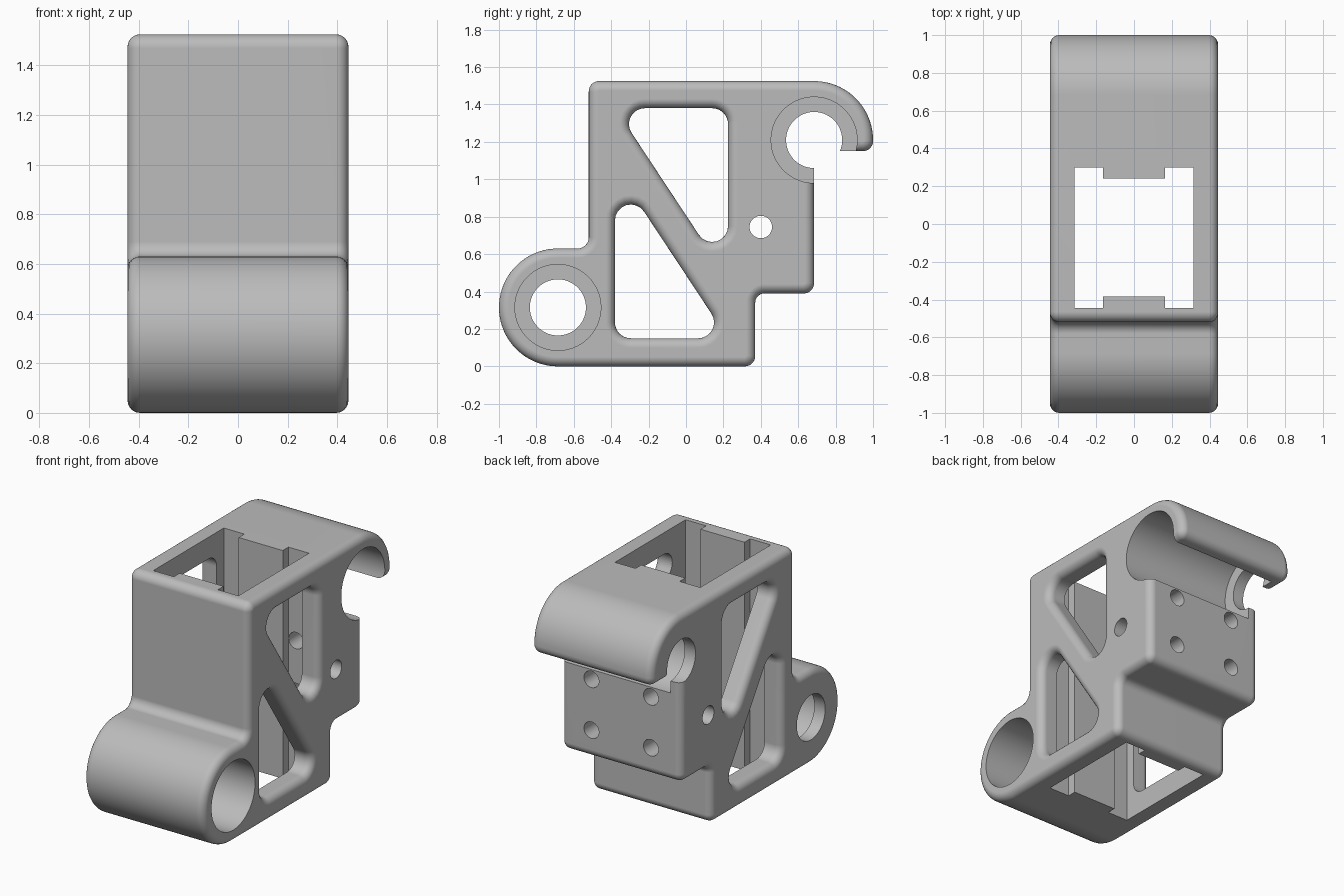
import bpy, bmesh, math
from mathutils import Vector, Matrix

cube = bpy.data.objects.get("Cube")
if cube:
    bpy.data.objects.remove(cube, do_unlink=True)

HALF = 0.445      # half width of the bracket
FILLET = 0.05     # rounding of the outer side edges
STEPS = 6
TOP = 1.525
BORES = [(-0.685, 0.315), (0.685, 1.21)]


def rounded(corners):
    """Counter-clockwise (y, z, radius) corners to a smooth outline."""
    out = []
    for i, (y, z, r) in enumerate(corners):
        p = Vector((y, z))
        u = (Vector(corners[i - 1][:2]) - p).normalized()
        v = (Vector(corners[(i + 1) % len(corners)][:2]) - p).normalized()
        if r == 0:
            out.append(p)
            continue
        half = math.acos(u.dot(v)) / 2
        c = p + (u + v).normalized() * r / math.sin(half)
        a = p + u * r / math.tan(half) - c
        b = p + v * r / math.tan(half) - c
        sweep = math.atan2(a.x * b.y - a.y * b.x, a.dot(b))
        n = max(8, int(r * 80))
        for k in range(n + 1):
            q = c + Matrix.Rotation(sweep * k / n, 2) @ a
            if not out or (q - out[-1]).length > 1e-4:
                out.append(q)
    if (out[0] - out[-1]).length < 1e-4:
        out.pop()
    return out


def grow(outline, d):
    """Move an outline outward by d."""
    out = []
    for i, p in enumerate(outline):
        e = (p - outline[i - 1]).normalized()
        f = (outline[(i + 1) % len(outline)] - p).normalized()
        m, n = Vector((e.y, -e.x)), Vector((f.y, -f.x))
        out.append(p + (m + n) * d / (1 + m.dot(n)))
    return out


def finish(bm, name):
    bmesh.ops.recalc_face_normals(bm, faces=bm.faces[:])
    mesh = bpy.data.meshes.new(name)
    bm.to_mesh(mesh)
    bm.free()
    ob = bpy.data.objects.new(name, mesh)
    bpy.context.collection.objects.link(ob)
    return ob


def loft(name, outline, stations):
    """Skin an outline along x through (x, growth) stations."""
    bm = bmesh.new()
    rings = [[bm.verts.new((x, p.x, p.y)) for p in grow(outline, d)]
             for x, d in stations]
    n = len(outline)
    for a, b in zip(rings, rings[1:]):
        for i in range(n):
            j = (i + 1) % n
            bm.faces.new((a[i], a[j], b[j], b[i]))
    bm.faces.new(rings[0])
    bm.faces.new(rings[-1])
    return finish(bm, name)


def rod(name, axis, radius, start, end, centre):
    """Cylinder along x or y between start and end."""
    bm = bmesh.new()
    mid = (start + end) / 2
    if axis == "X":
        place = Matrix.Translation((mid, *centre)) @ Matrix.Rotation(math.pi / 2, 4, "Y")
    else:
        place = Matrix.Translation((centre[0], mid, centre[1])) @ Matrix.Rotation(math.pi / 2, 4, "X")
    sides = 64
    bmesh.ops.create_cone(bm, cap_ends=True, segments=sides, radius1=radius,
                          radius2=radius, depth=end - start,
                          matrix=place @ Matrix.Rotation(math.pi / sides, 4, "Z"))
    return finish(bm, name)


# Main body: side outline with rounded side edges
outline = rounded([
    (-1, 0, 0.315), (0.37, 0, 0.055), (0.37, 0.39, 0.05), (0.685, 0.39, 0.055),
    (0.685, 1.15, 0), (1, 1.15, 0.055), (1, TOP, 0.315), (-0.52, TOP, 0.055),
    (-0.52, 0.63, 0.06), (-1, 0.63, 0.315)])
arc = [math.pi / 2 * k / STEPS for k in range(STEPS + 1)]
edge = [(HALF - FILLET + FILLET * math.sin(t), FILLET * (math.cos(t) - 1)) for t in arc]
body = loft("bracket_body", outline, [(-x, d) for x, d in reversed(edge)] + edge)

cutters = []

# Triangular side windows, flared at the outer faces
flare = [(HALF - FILLET + FILLET * math.sin(t), FILLET * (1 - math.cos(t))) for t in arc]
flare.append((HALF + 0.05, FILLET))
lower = [(-0.38, 0.15, 0.085), (0.223, 0.15, 0.085), (-0.38, 1.063, 0.085)]
upper = [(-0.155 - y, 1.53 - z, r) for y, z, r in lower]
for label, tri in (("lower", lower), ("upper", upper)):
    cutters.append(loft(label + "_window_cutter", rounded(tri),
                        [(-x, d) for x, d in reversed(flare)] + flare))

# Vertical shaft with a guide rib on its front and back walls
side = [(0.163, -0.385), (0.163, -0.445), (0.315, -0.445),
        (0.315, 0.30), (0.163, 0.30), (0.163, 0.24)]
plan = side + [(-x, y) for x, y in reversed(side)]
bm = bmesh.new()
base = bm.faces.new([bm.verts.new((x, y, -0.1)) for x, y in plan])
top = bmesh.ops.extrude_face_region(bm, geom=[base])["geom"]
bmesh.ops.translate(bm, vec=(0, 0, TOP + 0.2),
                    verts=[v for v in top if isinstance(v, bmesh.types.BMVert)])
cutters.append(finish(bm, "shaft_cutter"))

# Rod bores: wide, ending in a narrower lip on one side
for centre in BORES:
    cutters.append(rod("bore_cutter", "X", 0.23, -HALF + 0.08, 0.6, centre))
    cutters.append(rod("lip_cutter", "X", 0.15, -0.6, 0.55, centre))

# Cross hole and four mounting holes in the back
cutters.append(rod("cross_hole_cutter", "X", 0.06, -0.6, 0.6, (0.40, 0.745)))
for x in (-0.22, 0.22):
    for z in (0.575, 0.915):
        cutters.append(rod("mount_hole_cutter", "Y", 0.055, 0.1, 0.8, (x, z)))

# Apply the cuts
bpy.ops.object.select_all(action="DESELECT")
bpy.context.view_layer.objects.active = body
body.select_set(True)
for c in cutters:
    c.hide_render = True
    mod = body.modifiers.new("cut", "BOOLEAN")
    mod.operation = "DIFFERENCE"
    mod.solver = "EXACT"
    mod.object = c
    bpy.ops.object.modifier_apply(modifier=mod.name)
for c in cutters:
    bpy.data.objects.remove(c, do_unlink=True)

# Grey material and smooth shading
grey = bpy.data.materials.new("plain grey")
grey.use_nodes = True
colour = (0.5, 0.5, 0.5, 1)
grey.diffuse_color = colour
grey.node_tree.nodes["Principled BSDF"].inputs["Base Color"].default_value = colour
body.data.materials.clear()
body.data.materials.append(grey)
bpy.ops.object.shade_smooth_by_angle(angle=math.radians(30))
weighted = body.modifiers.new("even shading", "WEIGHTED_NORMAL")
weighted.keep_sharp = True
